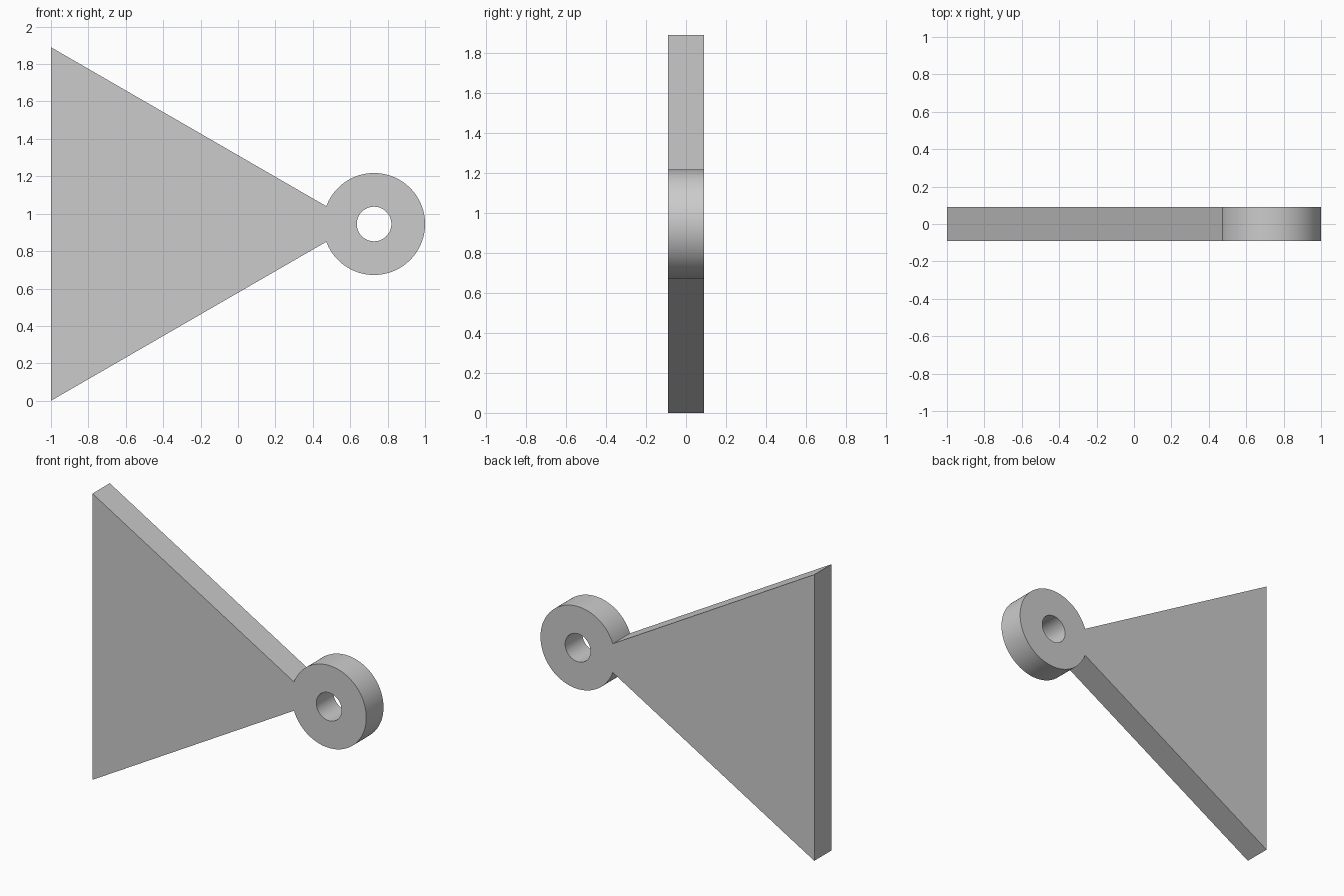
import bpy, bmesh
from math import sin, cos, tan, pi, radians, atan2, sqrt

if "Cube" in bpy.data.objects:
    bpy.data.objects.remove(bpy.data.objects["Cube"])

HALF_H = 0.945           # half the height of the plate edge
R, HOLE = 0.2725, 0.0925 # ring radii
CX, CZ = 1 - R, HALF_H   # ring centre
HALF_T = 0.09            # half thickness


def arc(radius, a0, a1, n, last=True):
    count = n + 1 if last else n
    return [(CX + radius * cos(a0 + (a1 - a0) * i / n),
             CZ + radius * sin(a0 + (a1 - a0) * i / n)) for i in range(count)]


# Where the 30 degree plate edge meets the ring
apex = -1 + HALF_H / tan(radians(30))
d = (CX - apex) * 0.5
s = sqrt(R * R - d * d)
join = atan2(s * 0.5 - d * cos(radians(30)), -d * 0.5 - s * cos(radians(30)))

outline = [(-1, 2 * HALF_H), (-1, 0)] + arc(R, -join, join, 96)
hole = arc(HOLE, 0, 2 * pi, 64, last=False)

# Flat profile with the hole, then thickness along y
bm = bmesh.new()
edges = []
for loop in (outline, hole):
    vs = [bm.verts.new((x, -HALF_T, z)) for x, z in loop]
    edges += [bm.edges.new((vs[i - 1], vs[i])) for i in range(len(vs))]
bmesh.ops.triangle_fill(bm, edges=edges, use_beauty=True, use_dissolve=False)
ext = bmesh.ops.extrude_face_region(bm, geom=bm.faces[:], use_keep_orig=True)
moved = [g for g in ext["geom"] if isinstance(g, bmesh.types.BMVert)]
bmesh.ops.translate(bm, verts=moved, vec=(0, 2 * HALF_T, 0))
bmesh.ops.recalc_face_normals(bm, faces=bm.faces[:])

mesh = bpy.data.meshes.new("triangular_plate_with_eye")
bm.to_mesh(mesh)
bm.free()
plate = bpy.data.objects.new("triangular_plate_with_eye", mesh)
bpy.context.collection.objects.link(plate)
bpy.context.view_layer.objects.active = plate
plate.select_set(True)
bpy.ops.object.shade_smooth_by_angle(angle=radians(25))
